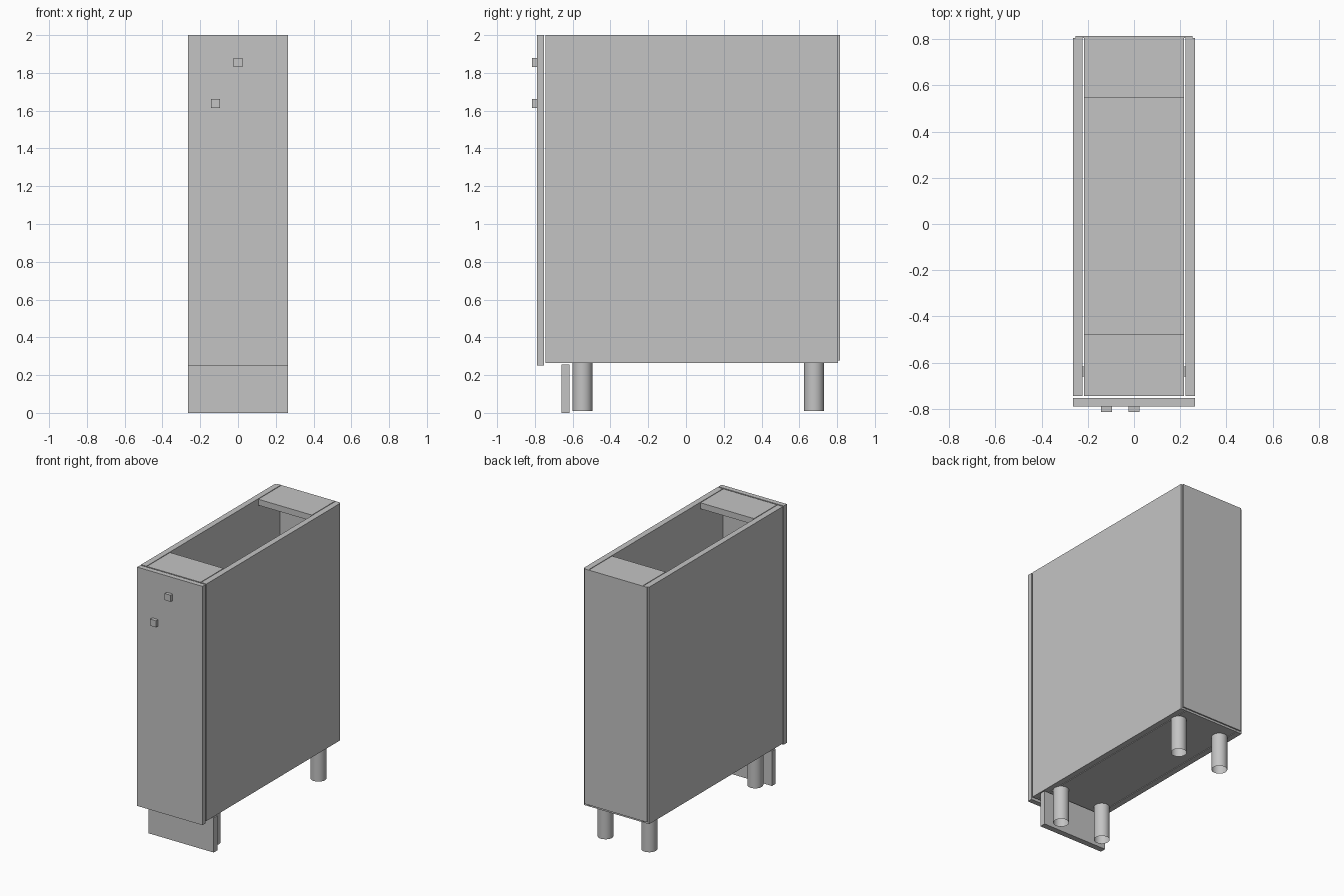
import bpy
import bmesh
from mathutils import Matrix, Vector

cube = bpy.data.objects.get("Cube")
if cube:
    bpy.data.objects.remove(cube, do_unlink=True)

# One plain grey for the whole cabinet
grey = bpy.data.materials.new("plain grey")
grey.use_nodes = True
colour = (0.55, 0.55, 0.55, 1)
grey.diffuse_color = colour
grey.node_tree.nodes["Principled BSDF"].inputs["Base Color"].default_value = colour


def finish(name, bm):
    mesh = bpy.data.meshes.new(name)
    bm.to_mesh(mesh)
    bm.free()
    mesh.materials.append(grey)
    obj = bpy.data.objects.new(name, mesh)
    bpy.context.collection.objects.link(obj)
    return obj


def board(name, x, y, z):
    """Box between the given (low, high) limits on each axis."""
    lo, hi = Vector((x[0], y[0], z[0])), Vector((x[1], y[1], z[1]))
    bm = bmesh.new()
    bmesh.ops.create_cube(bm, size=1, matrix=Matrix.Translation((lo + hi) / 2)
                          @ Matrix.Diagonal((*(hi - lo), 1)))
    return finish(name, bm)


def tube(name, x, y, bottom, top, radius):
    """Upright open-ended tube."""
    bm = bmesh.new()
    bmesh.ops.create_cone(bm, cap_ends=False, segments=32, radius1=radius,
                          radius2=radius, depth=top - bottom,
                          matrix=Matrix.Translation((x, y, (bottom + top) / 2)))
    for face in bm.faces:
        face.smooth = True
    return finish(name, bm)


half, inner, bar = 0.265, 0.222, 0.217
front, back = -0.744, 0.805
base, top, thick = 0.263, 2.0, 0.044

# Carcass
board("right_side", (-half, -inner), (front, back), (base, top))
board("left_side", (inner, half), (front, back), (base, top))
board("floor", (-bar, bar), (front, back), (base, base + thick))
board("front_rail", (-bar, bar), (front, -0.477), (top - thick, top))
board("back_rail", (-bar, bar), (0.545, back), (top - thick, top))
board("back_panel", (-0.253, 0.253), (back, 0.815), (0.278, top))

# Door with two square knobs
board("door", (-half, half), (-0.79, -0.753), (0.25, top))
for name, x, z in (("upper_knob", 0, 1.856), ("lower_knob", -0.119, 1.637)):
    board(name, (x - 0.024, x + 0.024), (-0.815, -0.79), (z - 0.024, z + 0.024))

# Plinth and legs
board("plinth", (-half, half), (-0.66, -0.617), (0, 0.255))
for side, x in (("right", -0.178), ("left", 0.178)):
    for end, y in (("front", -0.548), ("back", 0.678)):
        tube(f"{end}_{side}_leg", x, y, 0.01, base, 0.053)
